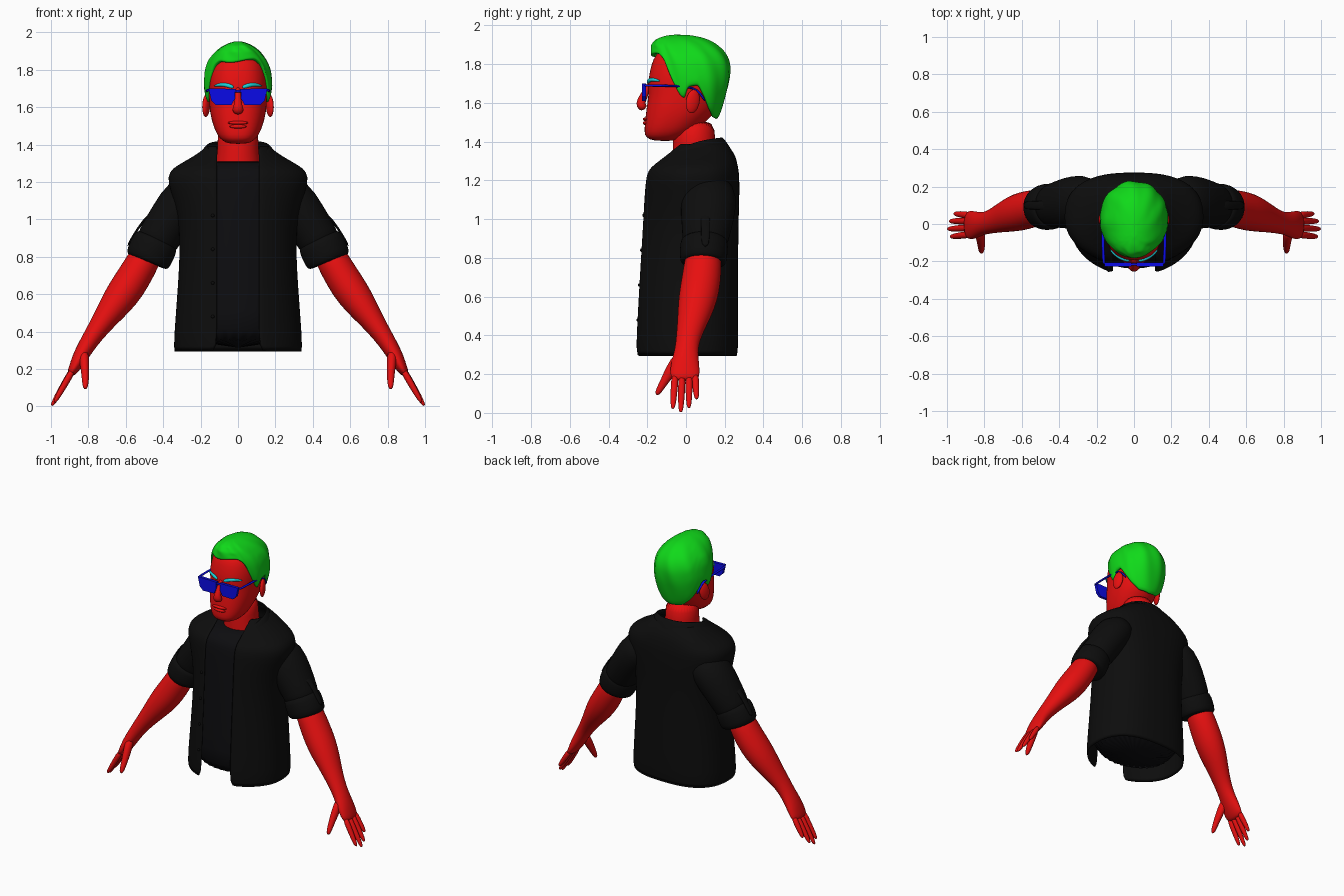
import bpy, bmesh
from math import sin, cos, pi, asin, radians
from mathutils import Vector

cube = bpy.data.objects.get("Cube")
if cube:
    bpy.data.objects.remove(cube)


def material(name, rgb):
    m = bpy.data.materials.new(name)
    m.use_nodes = True
    m.diffuse_color = (*rgb, 1)
    m.node_tree.nodes["Principled BSDF"].inputs["Base Color"].default_value = (*rgb, 1)
    return m


SKIN = material("red_skin", (0.8, 0.005, 0.005))
HAIR = material("green_hair", (0.005, 0.7, 0.01))
BLUE = material("blue_glasses", (0.003, 0.003, 0.8))
BROW = material("cyan_brow", (0.01, 0.65, 0.7))
CLOTH = material("black_cloth", (0.004, 0.004, 0.004))
TEE = material("dark_tee", (0.004, 0.004, 0.005))


def build(name, verts, faces, mat, sub=1, thick=0, offset=-1, smooth=True):
    me = bpy.data.meshes.new(name)
    me.from_pydata([tuple(v) for v in verts], [], faces)
    bm = bmesh.new()
    bm.from_mesh(me)
    bmesh.ops.recalc_face_normals(bm, faces=bm.faces)
    bm.to_mesh(me)
    bm.free()
    me.materials.append(mat)
    if smooth:
        me.shade_smooth()
    ob = bpy.data.objects.new(name, me)
    bpy.context.collection.objects.link(ob)
    if thick:
        mod = ob.modifiers.new("thickness", "SOLIDIFY")
        mod.thickness, mod.offset = thick, offset
    if sub:
        mod = ob.modifiers.new("smooth", "SUBSURF")
        mod.levels = mod.render_levels = sub
    return ob


def skin_rows(name, rows, mat, closed=True, caps="both", **kw):
    """Join rows of equal length into a surface."""
    n = len(rows[0])
    faces = [(r * n + i, r * n + (i + 1) % n, (r + 1) * n + (i + 1) % n, (r + 1) * n + i)
             for r in range(len(rows) - 1) for i in range(n if closed else n - 1)]
    if caps == "both":
        faces.append(tuple(range(n)))
    if caps in ("both", "end"):
        faces.append(tuple(range((len(rows) - 1) * n, len(rows) * n)))
    return build(name, [v for r in rows for v in r], faces, mat, **kw)


def oval(a, z, w, yf, yb, nf=2.0, nb=2.0):
    """Point of a horizontal oval; angle 0 is the front."""
    s, c = sin(a), cos(a)
    n = nf if c > 0 else nb
    px, py = abs(s) ** (2 / n), abs(c) ** (2 / n)
    return Vector((w * px * (1 if s > 0 else -1),
                   (yf + yb) / 2 - (yb - yf) / 2 * py * (1 if c > 0 else -1), z))


def stack(name, rings, mat, sides=32, nf=2.0, nb=2.0, **kw):
    rows = [[oval(2 * pi * i / sides, *r, nf, nb) for i in range(sides)] for r in rings]
    return skin_rows(name, rows, mat, **kw)


def tube(name, path, mat, side=1, sides=12, **kw):
    """Path of x, y, z, radius towards y, radius across."""
    pts = [Vector(p[:3]) for p in path]
    rows = []
    for k, p in enumerate(path):
        d = (pts[min(k + 1, len(pts) - 1)] - pts[max(k - 1, 0)]).normalized()
        ref = Vector((0, 1, 0)) if abs(d.y) < 0.9 else Vector((0, 0, 1))
        u = (ref - d * ref.dot(d)).normalized()
        v = d.cross(u)
        row = [pts[k] + u * p[3] * cos(2 * pi * i / sides) + v * p[4] * sin(2 * pi * i / sides)
               for i in range(sides)]
        rows.append([Vector((q.x * side, q.y, q.z)) for q in row])
    return skin_rows(name, rows, mat, **kw)


def ball(name, loc, scale, mat, rot=(0, 0, 0)):
    bpy.ops.mesh.primitive_uv_sphere_add(segments=20, ring_count=12, radius=1, location=loc, rotation=rot)
    ob = bpy.context.object
    ob.name, ob.scale = name, scale
    ob.data.materials.append(mat)
    ob.data.shade_smooth()
    return ob


def interp(table, x):
    for p, q in zip(table, table[1:]):
        if x <= q[0]:
            t = max(0, (x - p[0]) / (q[0] - p[0]))
            return [i + (j - i) * t for i, j in zip(p[1:], q[1:])]
    return list(table[-1][1:])


# Head and neck
stack("head", [(1.403, .05, -.165, -.05), (1.42, .085, -.208, -.01), (1.45, .112, -.216, .05),
               (1.5, .132, -.212, .1), (1.55, .146, -.207, .15), (1.6, .153, -.2, .17),
               (1.65, .156, -.193, .19), (1.7, .158, -.197, .2), (1.75, .158, -.19, .2),
               (1.8, .15, -.178, .2), (1.85, .135, -.16, .18), (1.9, .09, -.1, .13)],
      SKIN, nf=2.4)
stack("neck", [(1.2, .14, -.08, .17), (1.32, .115, -.068, .16), (1.4, .108, -.07, .15),
               (1.52, .112, -.06, .15)], SKIN)

# Nose, lips and ears
tube("nose", [(0, -.185, 1.71, .012, .014), (0, -.205, 1.66, .016, .017), (0, -.232, 1.61, .026, .022),
              (0, -.234, 1.587, .028, .034), (0, -.212, 1.567, .02, .024)], SKIN)
ball("upper_lip", (0, -.207, 1.516), (.055, .016, .010), SKIN)
ball("lower_lip", (0, -.207, 1.496), (.045, .016, .011), SKIN)
for side, label in ((1, "left"), (-1, "right")):
    ball(label + "_ear", (side * .17, .035, 1.608), (.018, .037, .062), SKIN, (radians(-10), 0, side * radians(20)))

# Swept hair cap with its own hairline
PROFILE = [(1.5, .1, -.02, .16), (1.58, .155, -.1, .19), (1.65, .178, -.15, .21), (1.72, .184, -.17, .228),
           (1.8, .176, -.182, .23), (1.85, .158, -.182, .21), (1.9, .118, -.178, .165),
           (1.93, .078, -.155, .11), (1.945, .042, -.115, .06), (1.952, .012, -.07, 0)]
HAIRLINE = [(0, 1.85), (38, 1.85), (50, 1.82), (56, 1.76), (65, 1.68), (72, 1.61), (78, 1.62),
            (84, 1.68), (100, 1.69), (110, 1.63), (122, 1.56), (140, 1.52), (180, 1.51)]
rows = []
COLS, STEPS = 72, 14
for k in range(STEPS + 1):
    t = k / STEPS
    row = []
    for i in range(COLS):
        a = 2 * pi * i / COLS
        low = interp(HAIRLINE, abs((a + pi) % (2 * pi) - pi) * 180 / pi)[0]
        low += .014 * sin(3 * a - .6) * max(0, cos(a)) ** 3
        z = low + (1.952 - low) * sin(t * pi / 2)
        p = oval(a, z, *interp(PROFILE, z), 2.2, 2.1)
        wave = 1 + .022 * sin(9 * a + 7 * t) * sin(pi * t)
        row.append(Vector((p.x * wave, .01 + (p.y - .01) * wave, p.z)))
    rows.append(row)
skin_rows("hair", rows, HAIR, caps="end", thick=.025)

# Eyebrows and glasses
for side, label in ((1, "left"), (-1, "right")):
    tube(label + "_eyebrow", [(.022, -.197, 1.704, .008, .009), (.05, -.193, 1.716, .009, .012),
                              (.09, -.175, 1.723, .009, .01), (.13, -.133, 1.712, .007, .005)], BROW, side)
    outline = [(.014, 1.697), (.017, 1.645), (.034, 1.612), (.118, 1.61), (.143, 1.635), (.158, 1.7)]
    front, back = ([(side * x, y, z) for x, z in outline] for y in (-.226, -.206))
    skin_rows(label + "_lens", [front, back], BLUE, sub=0, smooth=False)
    tube(label + "_temple", [(.158, -.215, 1.69, .007, .007), (.164, -.2, 1.69, .007, .009),
                             (.166, -.05, 1.688, .006, .009), (.166, .04, 1.68, .006, .009),
                             (.162, .075, 1.65, .006, .008), (.155, .1, 1.605, .006, .008)], BLUE, side, sides=8)
tube("glasses_bridge", [(-.03, -.216, 1.685, .008, .008), (.03, -.216, 1.685, .008, .008)], BLUE, sides=8)

# Body of the shirts: a closed tee inside an open overshirt
BODY = [(.285, .34, -.272, .262), (.5, .325, -.262, .262), (.75, .306, -.25, .262), (.95, .302, -.237, .262),
        (1.1, .335, -.226, .268), (1.2, .37, -.215, .268), (1.25, .362, -.205, .265), (1.28, .325, -.172, .258),
        (1.32, .25, -.125, .25), (1.36, .19, -.085, .225), (1.39, .155, -.06, .2)]
tee = [(max(z, .31), w - .022, yf + .022, yb - .022) for z, w, yf, yb in BODY[:8]]
stack("tee", tee + [(1.3, .2, -.12, .2), (1.312, .13, -.082, .17)], TEE, nb=2.6)

rows = []
for z, w, yf, yb in BODY:
    a0 = asin(.11 / w)
    rows.append([oval(a0 + (2 * pi - 2 * a0) * i / 40, z, w, yf, yb, 2.0, 2.6) for i in range(41)])
skin_rows("overshirt", rows, CLOTH, closed=False, caps="none", thick=.016, offset=0)

# Folded collar
top = [(0, .19, 1.425), (.1, .168, 1.423), (.162, .09, 1.412), (.162, 0, 1.385), (.13, -.07, 1.345), (.11, -.13, 1.3)]
low = [(0, .242, 1.35), (.13, .222, 1.345), (.21, .1, 1.34), (.222, 0, 1.325), (.2, -.09, 1.295), (.185, -.16, 1.258)]
rows = [[(-x, y, z) for x, y, z in edge[:0:-1]] + edge for edge in (top, low)]
skin_rows("collar", rows, CLOTH, closed=False, caps="none", thick=.014, offset=0, sub=2)

# Front buttons
for z in (.48, .66, .84, 1.02):
    y = interp(BODY, z)[1]
    ball("button", (-.135, y + .014, z), (.009, .007, .009), CLOTH)

# Sleeves, straps, arms and hands
for side, label in ((1, "left"), (-1, "right")):
    tube(label + "_sleeve", [(.2, .115, 1.18, .12, .09), (.28, .118, 1.115, .148, .13), (.355, .112, 1.01, .14, .12),
                             (.425, .1, .9, .12, .115), (.46, .09, .83, .11, .11)], CLOTH, side, sides=20)
    tube(label + "_cuff", [(.43, .095, .9, .1, .1), (.433, .095, .892, .124, .122), (.46, .092, .835, .126, .128),
                           (.487, .088, .775, .122, .124), (.488, .088, .772, .1, .1)], CLOTH, side, sides=20)
    tube(label + "_sleeve_strap", [(.43, .1, 1.035, .026, .007), (.475, .1, 1.03, .026, .007),
                                   (.535, .1, .955, .024, .007), (.595, .1, .85, .024, .007)], CLOTH, side, sides=8)
    tube(label + "_arm", [(.45, .095, .88, .09, .085), (.53, .085, .735, .1, .09), (.585, .072, .645, .104, .095),
                          (.645, .055, .56, .098, .088), (.71, .032, .47, .078, .066), (.77, .01, .385, .062, .052),
                          (.812, .002, .32, .06, .046), (.85, -.005, .255, .074, .04), (.875, -.006, .205, .078, .03),
                          (.9, -.005, .165, .07, .02)], SKIN, side, sides=20)
    tube(label + "_thumb", [(.825, -.03, .3, .03, .03), (.82, -.075, .225, .032, .026), (.816, -.11, .165, .022, .021),
                            (.816, -.14, .115, .018, .017), (.816, -.153, .092, .009, .009)], SKIN, side)
    tips = [("index", -.056, -.068, .985, .018), ("middle", -.02, -.027, 1.0, 0),
            ("ring", .016, .015, .99, .022), ("little", .047, .055, .965, .068)]
    for finger, y0, y1, x, z in tips:
        root, end = Vector((.88, y0, .2)), Vector((x - .004, y1, z + .003))
        path = [(*root.lerp(end, t), r, r * .95) for t, r in ((0, .02), (.4, .019), (.75, .016), (.93, .012), (1, .006))]
        tube(label + "_" + finger + "_finger", path, SKIN, side)
